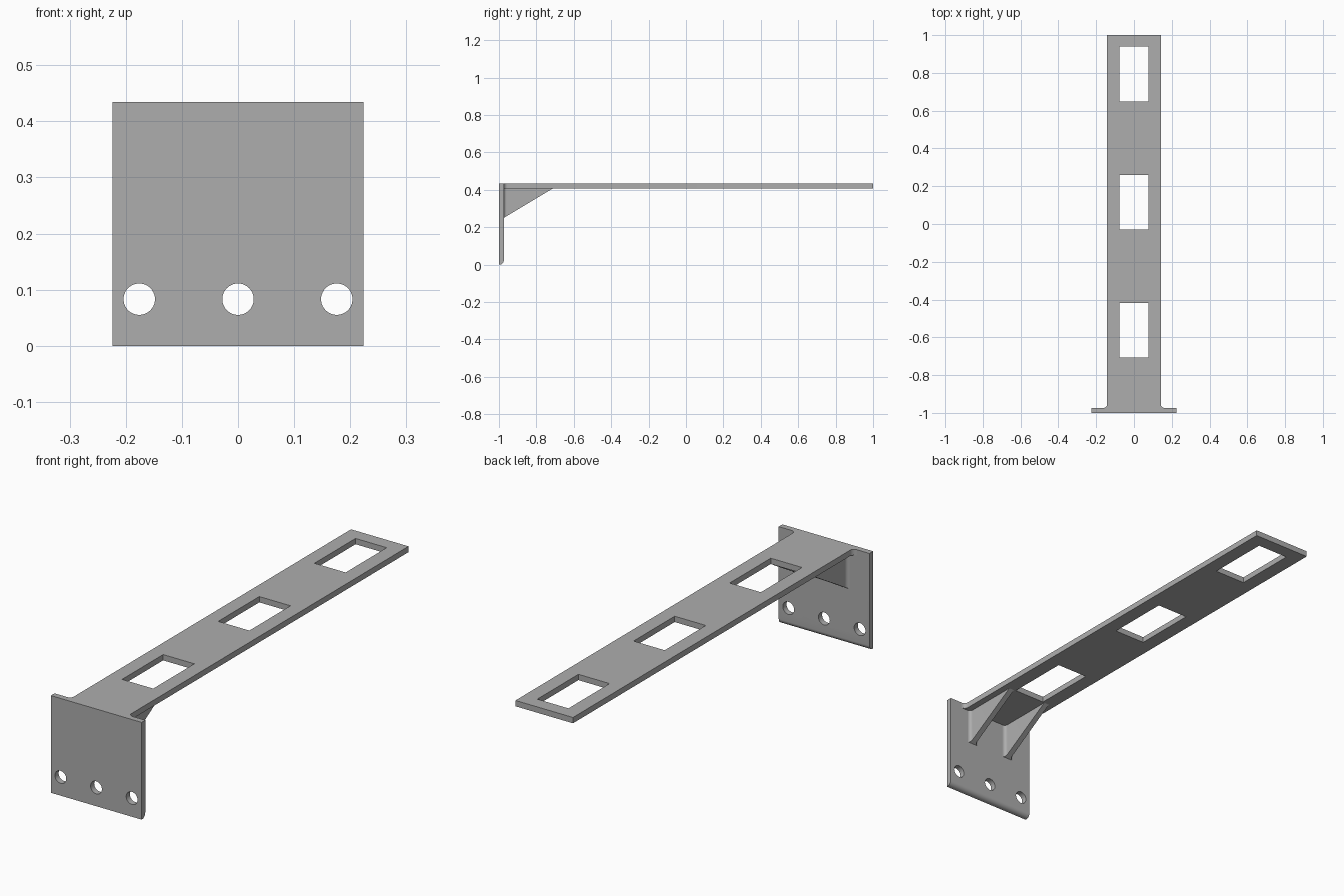
import bpy, bmesh, math
from mathutils import Matrix, Vector

if "Cube" in bpy.data.objects:
    bpy.data.objects.remove(bpy.data.objects["Cube"])

steel = bpy.data.materials.new("grey steel")
steel.use_nodes = True
colour = (0.42, 0.42, 0.42, 1)
steel.diffuse_color = colour
steel.node_tree.nodes["Principled BSDF"].inputs["Base Color"].default_value = colour

TOP, THICK, BACK = 0.434, 0.026, -0.974
UNDER = TOP - THICK


def arc(cx, cy, r, start, end, steps=8):
    """Points along an arc, angles in degrees."""
    angles = [math.radians(start + (end - start) * i / steps) for i in range(steps + 1)]
    return [(cx + r * math.cos(a), cy + r * math.sin(a)) for a in angles]


def prism(points, vector):
    """Extrude a closed outline along a vector."""
    bm = bmesh.new()
    face = bm.faces.new([bm.verts.new(p) for p in points])
    out = bmesh.ops.extrude_face_region(bm, geom=[face])
    moved = [v for v in out["geom"] if isinstance(v, bmesh.types.BMVert)]
    bmesh.ops.translate(bm, verts=moved, vec=vector)
    bmesh.ops.recalc_face_normals(bm, faces=bm.faces)
    return bm


def make(name, bm):
    mesh = bpy.data.meshes.new(name)
    bm.to_mesh(mesh)
    bm.free()
    obj = bpy.data.objects.new(name, mesh)
    bpy.context.collection.objects.link(obj)
    mesh.materials.append(steel)
    return obj


def cut(obj, cutter_bm):
    """Subtract a cutter, bake the result and remove the cutter."""
    cutter = make("cutter", cutter_bm)
    cutter.hide_render = True
    mod = obj.modifiers.new("holes", "BOOLEAN")
    mod.operation, mod.solver, mod.object = "DIFFERENCE", "EXACT", cutter
    deps = bpy.context.evaluated_depsgraph_get()
    baked = bpy.data.meshes.new_from_object(obj.evaluated_get(deps))
    obj.modifiers.clear()
    obj.data = baked
    bpy.data.objects.remove(cutter)


def smooth(obj):
    bpy.ops.object.select_all(action="DESELECT")
    obj.select_set(True)
    bpy.context.view_layer.objects.active = obj
    bpy.ops.object.shade_smooth_by_angle(angle=math.radians(30))


def flared(half, r, end):
    """Plan outline of a strip that flares into the plate with fillets."""
    right = arc(half + r, BACK + r, r, 270, 180)
    left = [(-x, y) for x, y in reversed(right)]
    return right + [(half, end), (-half, end)] + left


# Mounting plate with a rounded lower back edge
r = 0.022
profile = [(-1, 0)] + arc(BACK - r, r, r, -90, 0) + [(BACK, TOP), (-1, TOP)]
plate = make("mounting_plate", prism([(-0.224, y, z) for y, z in profile], (0.448, 0, 0)))

# Three bolt holes
holes = bmesh.new()
for x in (-0.176, 0, 0.176):
    place = Matrix.Translation((x, -0.987, 0.083)) @ Matrix.Rotation(math.pi / 2, 4, "X")
    bmesh.ops.create_cone(holes, cap_ends=True, segments=40, radius1=0.028,
                          radius2=0.028, depth=0.1, matrix=place)
cut(plate, holes)
smooth(plate)

# Long arm with three rectangular windows
arm = make("arm", prism([(x, y, UNDER) for x, y in flared(0.142, 0.02, 1)], (0, 0, THICK)))
windows = bmesh.new()
for y in (-0.563, 0.115, 0.794):
    place = Matrix.Translation((0, y, TOP)) @ Matrix.Diagonal((0.154, 0.29, 0.2, 1))
    bmesh.ops.create_cube(windows, size=1, matrix=place)
cut(arm, windows)
smooth(arm)

# Two triangular ribs under the arm
low, tip = 0.25, -0.71
for name, x0 in (("left_rib", 0.099), ("right_rib", -0.099)):
    outline = [(x + x0, y, low - 0.02) for x, y in flared(0.013, 0.015, tip + 0.02)]
    bm = prism(outline, (0, 0, UNDER - low + 0.02))
    normal = Vector((0, UNDER - low, BACK - tip))
    cutoff = bmesh.ops.bisect_plane(bm, geom=bm.verts[:] + bm.edges[:] + bm.faces[:],
                                    plane_co=(0, BACK, low), plane_no=normal,
                                    clear_outer=True)
    rim = [e for e in cutoff["geom_cut"] if isinstance(e, bmesh.types.BMEdge)]
    bmesh.ops.holes_fill(bm, edges=rim)
    bmesh.ops.recalc_face_normals(bm, faces=bm.faces)
    smooth(make(name, bm))
